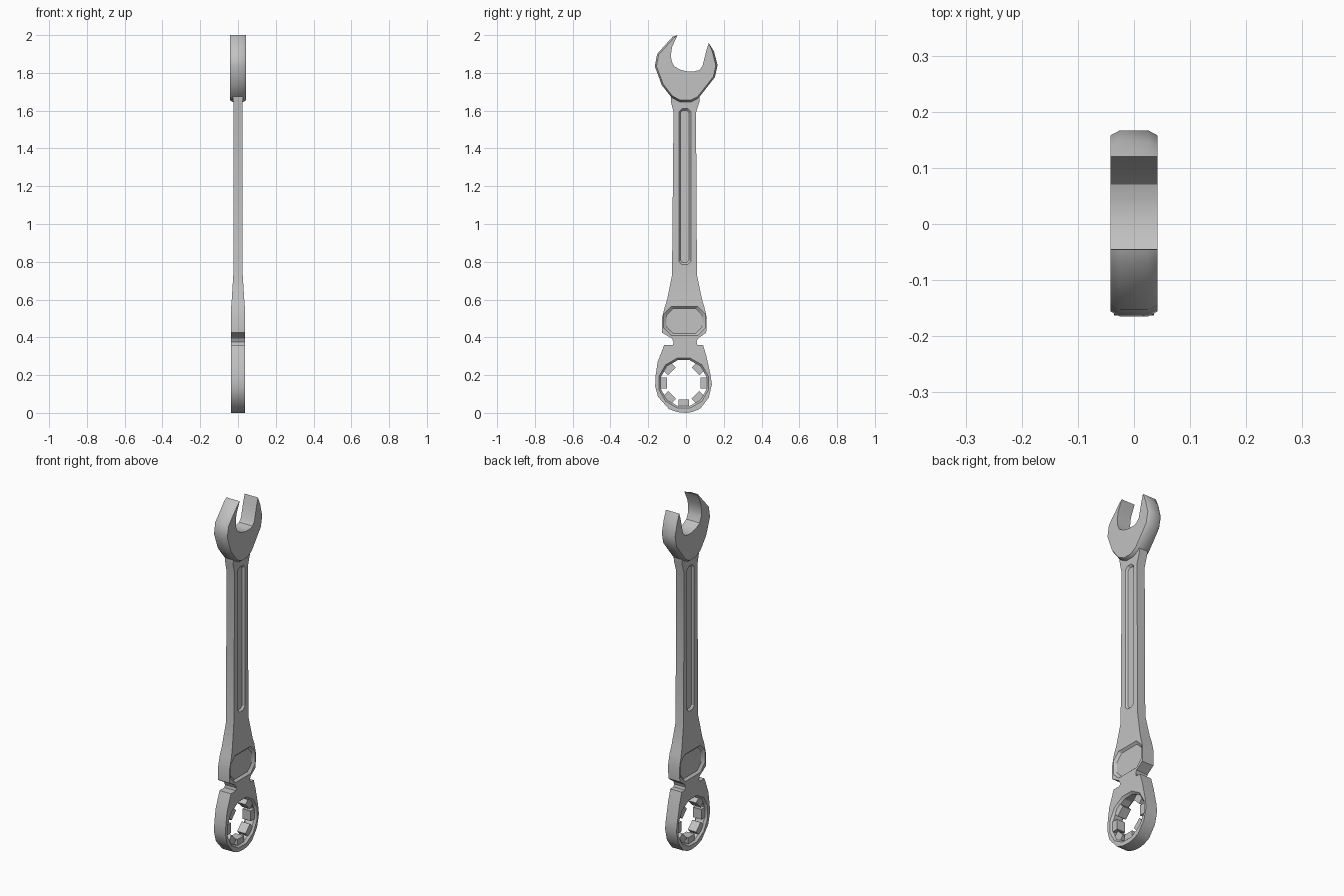
import bpy, bmesh, math
from mathutils import Matrix

if "Cube" in bpy.data.objects:
    bpy.data.objects.remove(bpy.data.objects["Cube"], do_unlink=True)

steel = bpy.data.materials.new("brushed steel grey")
STEEL = (0.54, 0.54, 0.54, 1)
steel.diffuse_color = STEEL
steel.use_nodes = True
steel.node_tree.nodes["Principled BSDF"].inputs["Base Color"].default_value = STEEL


def loft(name, rings):
    """Skin matching rings of points and cap both ends."""
    bm = bmesh.new()
    loops = [[bm.verts.new(p) for p in ring] for ring in rings]
    n = len(loops[0])
    for a, b in zip(loops, loops[1:]):
        for i in range(n):
            j = (i + 1) % n
            bm.faces.new((a[i], a[j], b[j], b[i]))
    bm.faces.new(loops[0])
    bm.faces.new(loops[-1])
    bmesh.ops.recalc_face_normals(bm, faces=bm.faces)
    mesh = bpy.data.meshes.new(name)
    bm.to_mesh(mesh)
    bm.free()
    mesh.materials.append(steel)
    obj = bpy.data.objects.new(name, mesh)
    bpy.context.collection.objects.link(obj)
    return obj


def at_x(x, outline):
    return [(x, y, z) for y, z in outline]


def select(obj):
    bpy.ops.object.select_all(action='DESELECT')
    obj.select_set(True)
    bpy.context.view_layer.objects.active = obj


def cut(obj, cutter):
    cutter.hide_render = True
    mod = obj.modifiers.new("cut", 'BOOLEAN')
    mod.operation = 'DIFFERENCE'
    mod.solver = 'EXACT'
    mod.object = cutter
    select(obj)
    bpy.ops.object.modifier_apply(modifier=mod.name)
    bpy.data.objects.remove(cutter, do_unlink=True)


def octagon(cy, cz, hy, hz, c):
    """Rectangle with clipped corners."""
    pts = [(hy, hz - c), (hy - c, hz), (c - hy, hz), (-hy, hz - c),
           (-hy, c - hz), (c - hy, -hz), (hy - c, -hz), (hy, c - hz)]
    return [(cy + y, cz + z) for y, z in pts]


# Handle: rectangular sections (z, y min, y max, half thickness)
sections = [(.355, -.07, .062, .036), (.375, -.066, .056, .036),
            (.393, -.074, .062, .036), (.425, -.127, .107, .036),
            (.504, -.127, .11, .036), (.565, -.111, .096, .036),
            (.6, -.1, .085, .033), (.73, -.074, .058, .025),
            (1.59, -.066, .053, .025), (1.65, -.08, .072, .025),
            (1.7, -.08, .072, .03)]
handle = loft("handle", [[(-t, a, z), (t, a, z), (t, b, z), (-t, b, z)]
                         for z, a, b, t in sections])

# Long groove and hinge recess on both faces
for s in (-1, 1):
    cut(handle, loft("groove_cutter", [
        at_x(s * .014, octagon(-.006, 1.198, .023, .402, .012)),
        at_x(s * .027, octagon(-.006, 1.198, .033, .414, .016))]))
    cut(handle, loft("recess_cutter", [
        at_x(s * .024, octagon(-.008, .486, .094, .066, .034)),
        at_x(s * .039, octagon(-.008, .486, .114, .08, .042))]))

# Open jaw head: outer rim is chamfered, jaw and tips stay square
rim = [(-.07, 1.992), (-.153, 1.9), (-.165, 1.835), (-.128, 1.735),
       (-.075, 1.668), (-.03, 1.645), (.025, 1.645), (.065, 1.665),
       (.153, 1.777), (.167, 1.84), (.148, 1.915)]
jaw = [(.12, 1.958), (.108, 1.92), (.087, 1.835), (.07, 1.815), (.045, 1.808),
       (.01, 1.807), (-.03, 1.817), (-.063, 1.835), (-.077, 1.865),
       (-.08, 1.895), (-.074, 1.937), (-.045, 2)]
inner_rim = [(y * .945, 1.83 + (z - 1.83) * .945) for y, z in rim]
head = loft("open_jaw_head", [at_x(-.042, inner_rim + jaw), at_x(-.025, rim + jaw),
                              at_x(.025, rim + jaw), at_x(.042, inner_rim + jaw)])

# Ratchet ring with a chamfered bore
CY, CZ = -.012, .158
outline = [(-.115, .36), (-.15, .27), (-.162, .19), (-.163, .14), (-.148, .085),
           (-.09, .02), (-.045, .004), (0, 0), (.035, .005), (.075, .022),
           (.12, .08), (.137, .15), (.13, .2), (.108, .3), (.09, .36)]
ring = loft("ratchet_ring", [at_x(-.036, outline), at_x(.036, outline)])


def bore(x, r):
    angles = [math.radians(15 + 30 * i) for i in range(12)]
    return [(x, CY + r * math.cos(a), CZ + r * math.sin(a)) for a in angles]


cut(ring, loft("bore_cutter", [bore(-.04, .14), bore(-.024, .125),
                               bore(.024, .125), bore(.04, .14)]))

# Teeth around the bore, with the top position left empty
teeth = []
for i in range(8):
    if i == 2:
        continue
    tooth = octagon(.107, 0, .019, .029, .001)
    obj = loft("bore_tooth", [at_x(-.026, tooth), at_x(.026, tooth)])
    obj.data.transform(Matrix.Translation((0, CY, CZ))
                       @ Matrix.Rotation(math.radians(45 * i), 4, 'X'))
    teeth.append(obj)

for obj in [handle, head, ring] + teeth:
    select(obj)
    bpy.ops.object.shade_smooth_by_angle(angle=math.radians(30))
